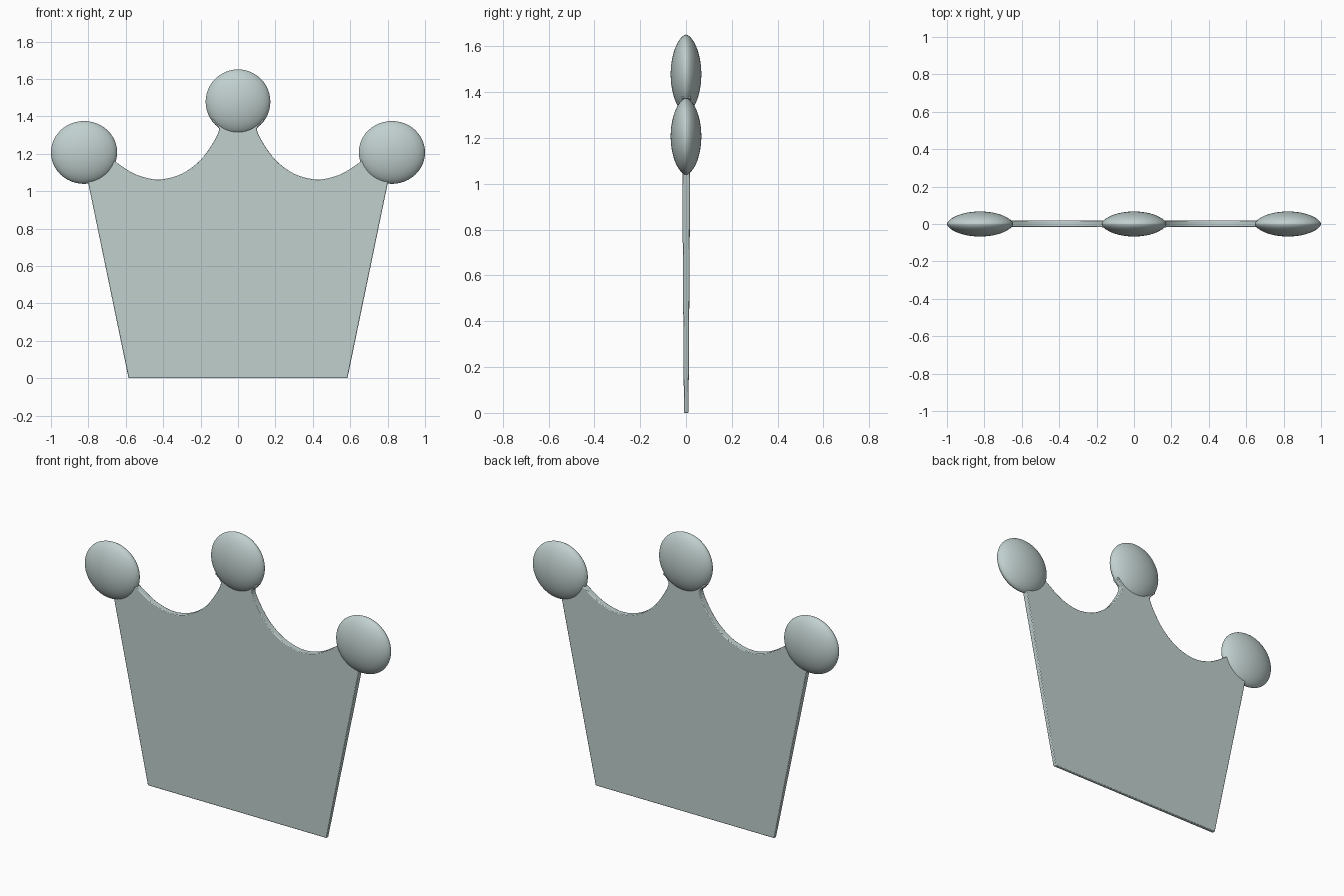
import bpy, bmesh, math
from mathutils import Vector

if "Cube" in bpy.data.objects:
    bpy.data.objects.remove(bpy.data.objects["Cube"])

mat = bpy.data.materials.new("pale grey teal")
mat.diffuse_color = (0.53, 0.63, 0.62, 1)
mat.use_nodes = True
mat.node_tree.nodes["Principled BSDF"].inputs["Base Color"].default_value = mat.diffuse_color


def finish(bm, name, angle):
    bmesh.ops.recalc_face_normals(bm, faces=bm.faces)
    mesh = bpy.data.meshes.new(name)
    bm.to_mesh(mesh)
    bm.free()
    mesh.materials.append(mat)
    ob = bpy.data.objects.new(name, mesh)
    bpy.context.collection.objects.link(ob)
    bpy.ops.object.select_all(action='DESELECT')
    ob.select_set(True)
    bpy.context.view_layer.objects.active = ob
    bpy.ops.object.shade_smooth_by_angle(angle=math.radians(angle))
    return ob


def smooth_curve(pts, steps=4):
    # Catmull-Rom curve through the points
    p = [Vector(q) for q in pts]
    p = [2 * p[0] - p[1]] + p + [2 * p[-1] - p[-2]]
    out = []
    for i in range(1, len(p) - 2):
        a, b, c, d = p[i - 1:i + 3]
        for s in range(steps):
            t = s / steps
            out.append(0.5 * (2 * b + (c - a) * t + (2 * a - 5 * b + 4 * c - d) * t * t
                              + (3 * b - a - 3 * c + d) * t ** 3))
    return out + [p[-2]]


# crown plate: mirrored half outline, slightly thicker toward the top
scallop = smooth_curve([(0.70, 1.19), (0.645, 1.15), (0.58, 1.107), (0.52, 1.08), (0.44, 1.063),
                        (0.36, 1.072), (0.28, 1.104), (0.20, 1.167), (0.14, 1.248),
                        (0.103, 1.32), (0.11, 1.35), (0.14, 1.376)])
half = [Vector((0.585, 0)), Vector((0.80, 1.04)), Vector((0.82, 1.15))] + scallop + [Vector((0.09, 1.42))]
outline = half + [Vector((-p.x, p.y)) for p in reversed(half)]
bm = bmesh.new()
sides = []
for s in (-1, 1):
    sides.append([bm.verts.new((p.x, s * (0.010 + 0.007 * p.y) + 0.001, p.y)) for p in outline])
    bm.faces.new(sides[-1])
n = len(outline)
for i in range(n):
    j = (i + 1) % n
    bm.faces.new((sides[0][i], sides[0][j], sides[1][j], sides[1][i]))
plate = finish(bm, "crown_plate", 35)
bev = plate.modifiers.new("soft_edges", 'BEVEL')
bev.width = 0.004
bev.segments = 2
bev.limit_method = 'ANGLE'
bev.angle_limit = math.radians(60)


def lens(name, x, z, rx, rz, depth=0.067, seg=48, rings=12):
    # flattened ball with a soft pointed rim
    bm = bmesh.new()

    def ring(r, y):
        return [bm.verts.new((x + rx * r * math.cos(2 * math.pi * k / seg), y,
                              z + rz * r * math.sin(2 * math.pi * k / seg))) for k in range(seg)]
    rows = []
    for i in range(1, 2 * rings):
        a = math.pi * i / (2 * rings)
        c = math.cos(a)
        y = 0 if i == rings else -math.copysign(abs(c) ** 1.2, c) * depth
        rows.append(ring(math.sin(a), y))
    for a, b in zip(rows, rows[1:]):
        for k in range(seg):
            m = (k + 1) % seg
            bm.faces.new((a[k], a[m], b[m], b[k]))
    for row, y in ((rows[0], -depth), (rows[-1], depth)):
        tip = bm.verts.new((x, y, z))
        for k in range(seg):
            bm.faces.new((row[k], row[(k + 1) % seg], tip))
    return finish(bm, name, 60)


# three knobs on the points
lens("centre_knob", 0, 1.478, 0.173, 0.173)
for side, s in (("left", -1), ("right", 1)):
    lens(side + "_knob", s * 0.823, 1.207, 0.177, 0.168)
